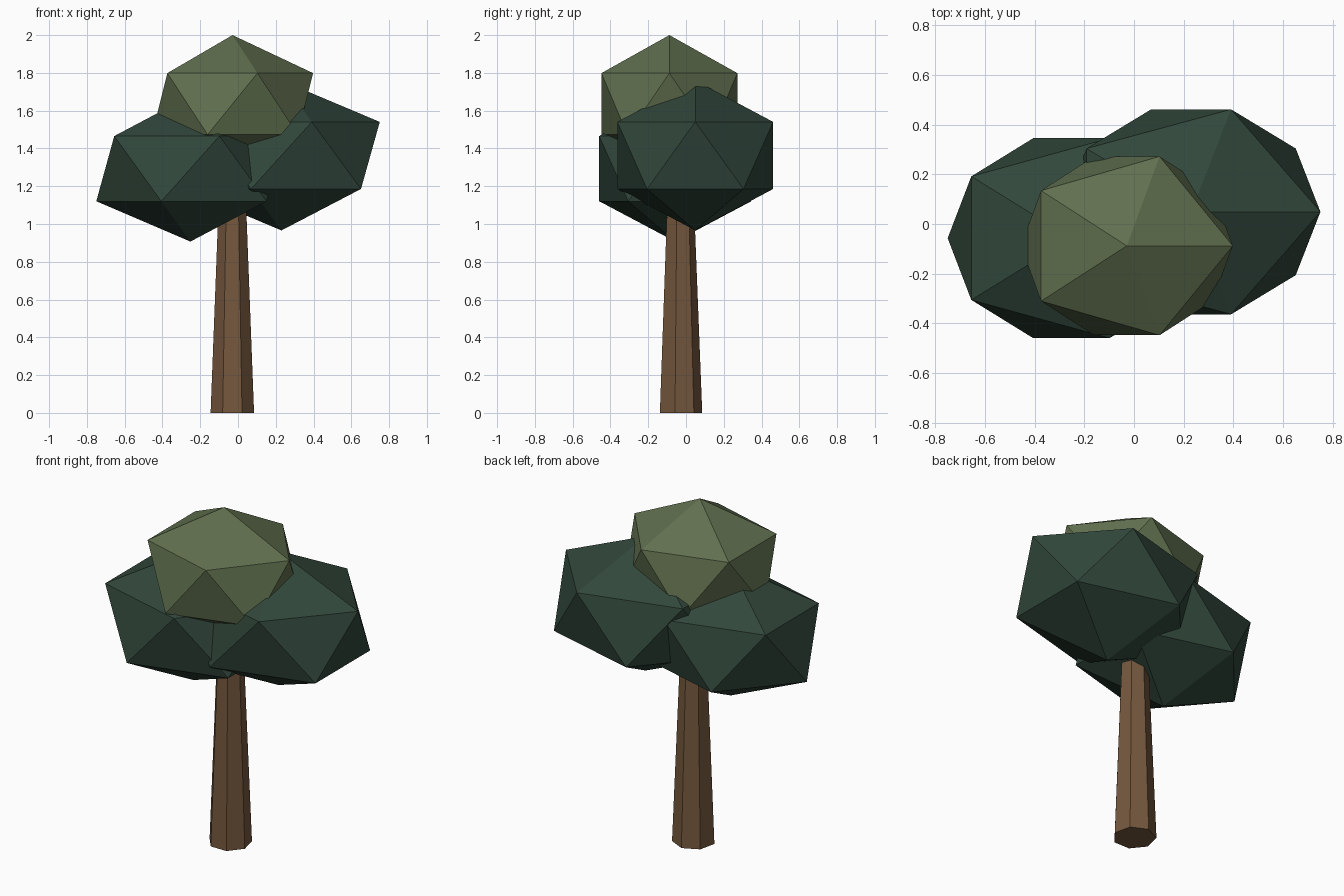
import bpy

if "Cube" in bpy.data.objects:
    bpy.data.objects.remove(bpy.data.objects["Cube"])


def material(name, rgb):
    m = bpy.data.materials.new(name)
    m.diffuse_color = (*rgb, 1.0)
    m.use_nodes = True
    m.node_tree.nodes["Principled BSDF"].inputs["Base Color"].default_value = m.diffuse_color
    return m


bark = material("bark_brown", (0.175, 0.095, 0.047))
dark_leaf = material("dark_green", (0.031, 0.063, 0.044))
light_leaf = material("olive_green", (0.118, 0.160, 0.077))


def finish(name, mat):
    ob = bpy.context.object
    ob.name = name
    ob.data.materials.append(mat)
    return ob


def foliage(name, centre, radii, mat):
    """Flat-faced icosahedron clump, stretched along each axis."""
    bpy.ops.mesh.primitive_ico_sphere_add(subdivisions=1, radius=1, location=centre)
    finish(name, mat).scale = radii


# Seven-sided tapering trunk, its top buried in the leaves
HEIGHT = 1.3
bpy.ops.mesh.primitive_cone_add(vertices=7, radius1=0.118, radius2=0.067,
                                depth=HEIGHT, location=(-0.03, -0.032, HEIGHT / 2))
finish("trunk", bark)

# Overlapping leaf clumps
foliage("left_foliage", (-0.252, -0.057, 1.293), (0.557, 0.473, 0.386), dark_leaf)
foliage("right_foliage", (0.23, 0.049, 1.363), (0.582, 0.485, 0.397), dark_leaf)
foliage("top_foliage", (-0.029, -0.088, 1.636), (0.477, 0.423, 0.364), light_leaf)
